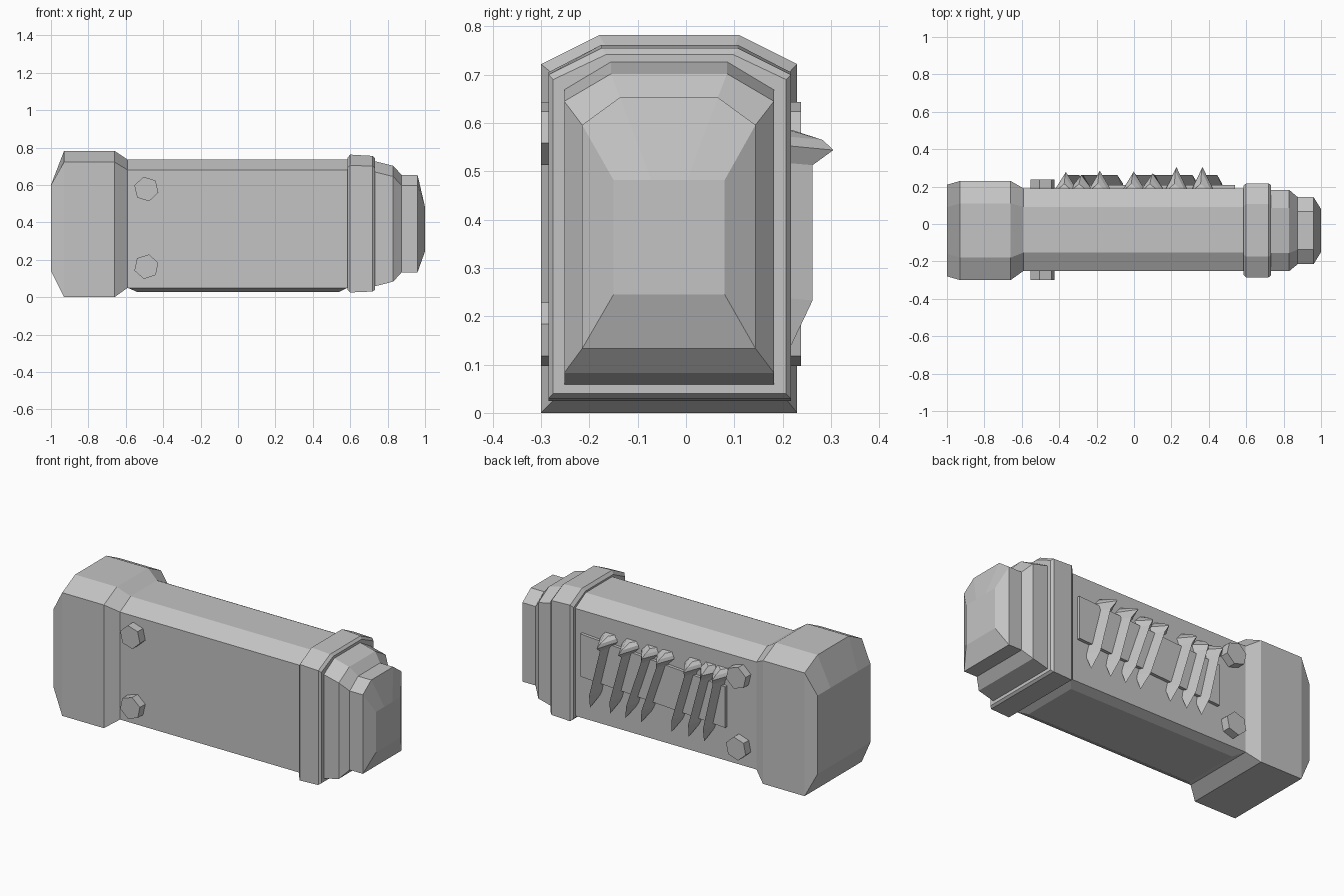
import bpy, bmesh
from math import cos, sin, radians

cube = bpy.data.objects.get("Cube")
if cube:
    bpy.data.objects.remove(cube, do_unlink=True)

GREY = (0.55, 0.55, 0.55, 1)
metal = bpy.data.materials.new("plain_grey_metal")
metal.use_nodes = True
metal.diffuse_color = GREY
metal.node_tree.nodes["Principled BSDF"].inputs["Base Color"].default_value = GREY


def loft(name, rings):
    """Skin a list of equal-length rings, closing both ends."""
    bm = bmesh.new()
    loops = [[bm.verts.new(p) for p in ring] for ring in rings]
    n = len(loops[0])
    for a, b in zip(loops, loops[1:]):
        for i in range(n):
            j = (i + 1) % n
            bm.faces.new((a[i], a[j], b[j], b[i]))
    bm.faces.new(loops[0])
    bm.faces.new(loops[-1])
    bmesh.ops.remove_doubles(bm, verts=bm.verts, dist=0.0005)
    bmesh.ops.recalc_face_normals(bm, faces=bm.faces)
    mesh = bpy.data.meshes.new(name)
    bm.to_mesh(mesh)
    bm.free()
    mesh.materials.append(metal)
    obj = bpy.data.objects.new(name, mesh)
    bpy.context.collection.objects.link(obj)
    return obj


def section(x, y0, y1, z0, z1, shoulder, cut):
    """Box outline across x whose two top corners are cut off."""
    return [(x, y0, z0), (x, y1, z0), (x, y1, shoulder),
            (x, y1 - cut, z1), (x, y0 + cut, z1), (x, y0, shoulder)]


# Handle body and heavy end cap
loft("body", [section(x, -.25, .19, .05, .735, .68, .098) for x in (-.62, .62)])
loft("end_cap", [
    section(-1, -.28, .21, .14, .60, .60, .12),
    section(-.93, -.30, .23, 0, .782, .722, .12),
    section(-.66, -.30, .23, 0, .782, .722, .12),
    section(-.59, -.25, .19, .05, .735, .68, .098)])

# Collar and stepped nose
loft("collar", [
    section(.585, -.27, .205, .04, .745, .69, .11),
    section(.60, -.285, .217, .025, .762, .705, .11),
    section(.72, -.285, .217, .03, .755, .70, .11),
    section(.733, -.275, .207, .04, .742, .69, .11)])
loft("nose", [
    section(.72, -.252, .182, .055, .73, .672, .097),
    section(.83, -.252, .182, .083, .702, .645, .097),
    section(.875, -.215, .144, .133, .653, .596, .078),
    section(.96, -.215, .144, .133, .653, .596, .078),
    section(1, -.15, .08, .245, .482, .482, .078)])


def rectangle(x0, x1, y0, y1, z):
    return [(x0, y0, z), (x1, y0, z), (x1, y1, z), (x0, y1, z)]


# Shallow tapered panel underneath
loft("bottom_panel", [rectangle(-.59, .585, -.25, .19, .05),
                      rectangle(-.54, .54, -.20, .14, .028)])

# Hexagonal bolts on both sides
for side, y0, y1 in (("front", -.30, -.23), ("back", .17, .238)):
    for level, z, turn in (("upper", .578, 103), ("lower", .163, 78)):
        angles = [radians(turn + 60 * i) for i in range(6)]
        loft(f"{side}_{level}_bolt", [
            [(-.49 + .067 * cos(a), y, z + .067 * sin(a)) for a in angles]
            for y in (y0, y1)])

# Thin slanted backing plate behind the spikes
loft("spike_plate", [[(.54, y, .30), (.54, y, .55), (-.40, y, .49), (-.40, y, .25)]
                     for y in (.18, .208)])


def spike(name, head_x, tip_x, lip):
    """Ridged blade hanging to a point, with a flared head that juts out."""
    rings = []
    for z, half, ridge, base in ((.14, 0, .218, .218), (.24, .036, .262, .18),
                                 (.52, .036, .262, .18), (.555, .055, lip, .19),
                                 (.575, .05, lip - .022, .18), (.595, .04, .215, .18)):
        x = tip_x + (head_x - tip_x) * (z - .14) / .44
        rings.append([(x - half, base, z), (x, ridge, z - .2 * half),
                      (x + half, base, z)])
    loft(name, rings)


# Row of leaning spikes
row = [(.36, .47, .305), (.22, .34, .305), (.09, .24, .27), (-.01, .14, .28),
       (-.19, -.06, .285), (-.29, -.17, .262), (-.37, -.27, .278)]
for i, (head, tip, lip) in enumerate(row):
    spike(f"spike_{i + 1}", head, tip, lip)
